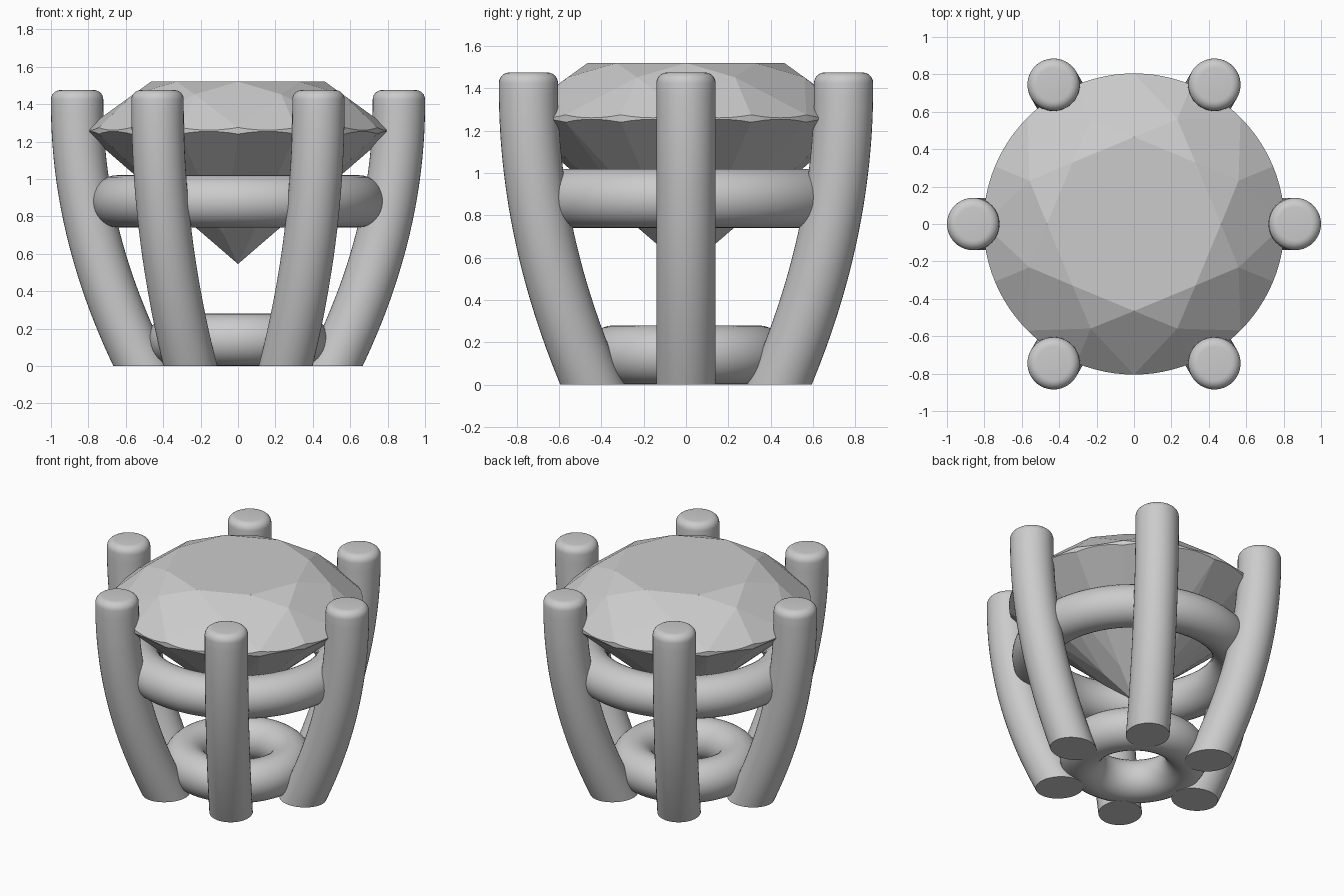
import bpy, bmesh
from math import pi, sin, cos, sqrt, radians
from mathutils import Vector

if "Cube" in bpy.data.objects:
    bpy.data.objects.remove(bpy.data.objects["Cube"])


def finish(bm, name, smooth):
    bmesh.ops.recalc_face_normals(bm, faces=bm.faces)
    me = bpy.data.meshes.new(name)
    bm.to_mesh(me)
    bm.free()
    ob = bpy.data.objects.new(name, me)
    bpy.context.collection.objects.link(ob)
    if smooth:
        bpy.ops.object.select_all(action='DESELECT')
        ob.select_set(True)
        bpy.context.view_layer.objects.active = ob
        bpy.ops.object.shade_smooth_by_angle(angle=radians(35))
    return ob


def polar(r, a, z):
    return Vector((r * cos(a), r * sin(a), z))


def loft(bm, rings, closed=False):
    loops = [[bm.verts.new(p) for p in ring] for ring in rings]
    n = len(loops[0])
    pairs = list(zip(loops, loops[1:]))
    if closed:
        pairs.append((loops[-1], loops[0]))
    else:
        bm.faces.new(loops[0])
        bm.faces.new(loops[-1])
    for a, b in pairs:
        for i in range(n):
            j = (i + 1) % n
            bm.faces.new((a[i], a[j], b[j], b[i]))


# Curved prongs: flat foot, leaning outward then upright, rounded tip
def prong(index):
    angle, rad, segs = index * pi / 3, 0.14, 40
    rings = []

    def ring(cx, z, rx, ry):
        pts = []
        for i in range(segs):
            t = 2 * pi * i / segs
            x, y = cx + rx * cos(t), ry * sin(t)
            pts.append((x * cos(angle) - y * sin(angle),
                        x * sin(angle) + y * cos(angle), z))
        rings.append(pts)

    for k in range(25):
        z = 1.425 * k / 24
        u = max(0, 1 - z / 1.4)
        slope = 0.5 * u
        ring(0.86 - 0.35 * u * u, z, rad * sqrt(1 + slope * slope), rad)
    for k in range(1, 7):
        t = k / 6 * pi / 2
        r = rad - 0.05 + 0.05 * cos(t)
        ring(0.86, 1.425 + 0.05 * sin(t), r, r)
    bm = bmesh.new()
    loft(bm, rings)
    finish(bm, f"prong_{index + 1}", True)


for i in range(6):
    prong(i)


# Round support rings
def support_ring(name, major, minor, z):
    bm = bmesh.new()
    rings = [[polar(major + minor * cos(2 * pi * j / 32), 2 * pi * i / 96,
                    z + minor * sin(2 * pi * j / 32)) for j in range(32)]
             for i in range(96)]
    loft(bm, rings, closed=True)
    finish(bm, name, True)


support_ring("upper_ring", 0.645, 0.14, 0.88)
support_ring("lower_ring", 0.34, 0.14, 0.14)

# Brilliant-cut gem: table, star, kite and half facets with a scalloped girdle
R, TOP, CULET = 0.805, 1.52, 0.545
G_UP, G_LOW = 1.275, 1.24
T_R, M_R, P_R = 0.465, 0.605, 0.20
h = pi / 8
m_z = TOP - (TOP - G_UP) * (M_R * cos(h) - T_R) / (R - T_R)
p_z = CULET + (G_LOW - CULET) * P_R * cos(h) / R
k_up = (m_z - G_UP) / ((R - M_R) * cos(h / 2))
k_low = (G_LOW - p_z) / ((R - P_R) * cos(h / 2))

points = [Vector((0, 0, CULET))]
for i in range(8):
    a = i * pi / 4
    points += [polar(T_R, a, TOP), polar(M_R, a + h, m_z), polar(P_R, a + h, p_z)]
for i in range(96):
    a = 2 * pi * i / 96
    bulge = R * (cos(a % h - h / 2) - cos(h / 2))
    points += [polar(R, a, G_UP - k_up * bulge), polar(R, a, G_LOW + k_low * bulge)]

bm = bmesh.new()
for p in points:
    bm.verts.new(p)
bmesh.ops.convex_hull(bm, input=bm.verts)
bmesh.ops.dissolve_limit(bm, angle_limit=radians(0.5), verts=bm.verts, edges=bm.edges)
finish(bm, "gem", False)
